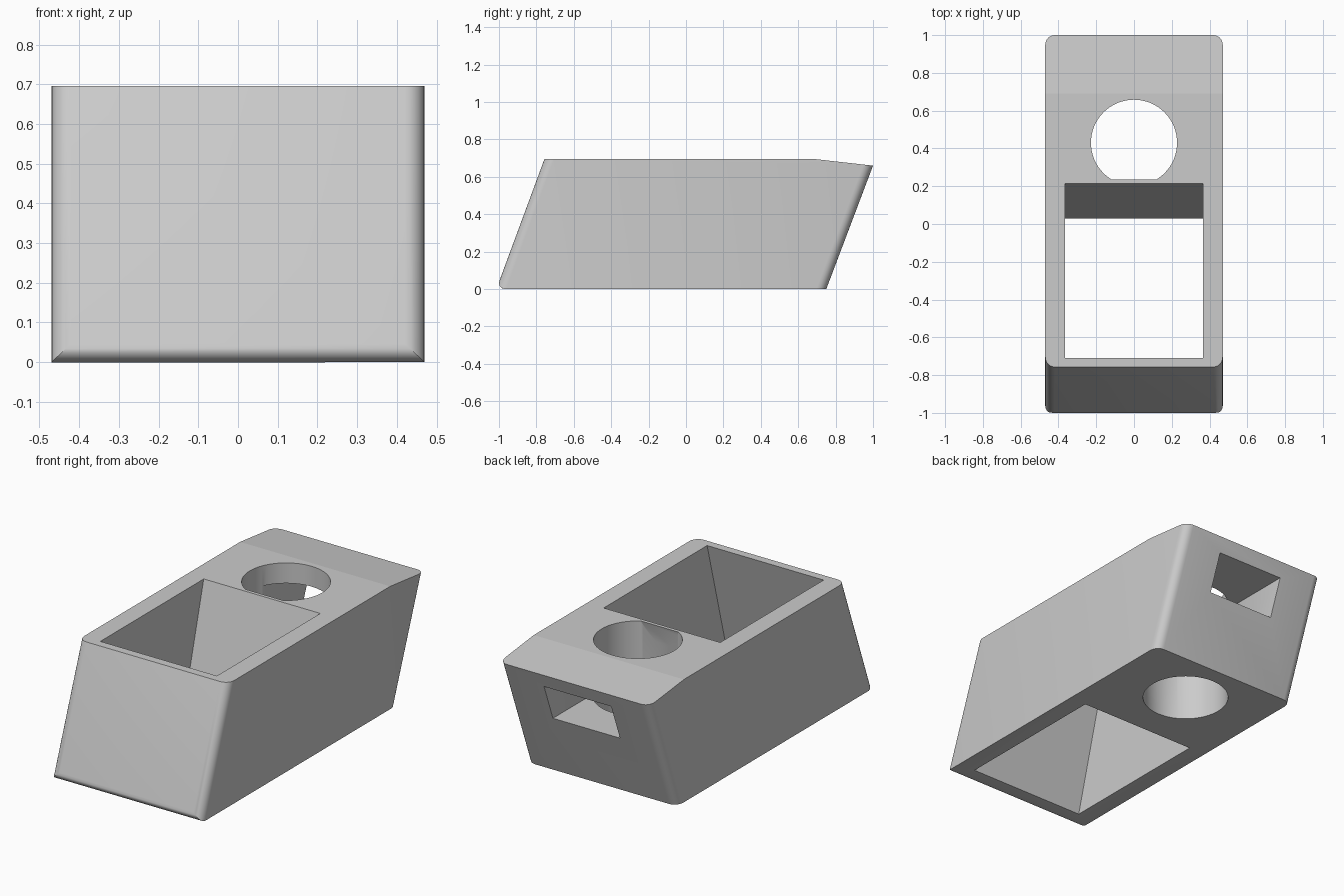
import bpy, bmesh, math

if "Cube" in bpy.data.objects:
    bpy.data.objects.remove(bpy.data.objects["Cube"], do_unlink=True)

HALF_WIDTH = 0.47
HEIGHT = 0.695
RIDGE_Y = 0.69

grey = bpy.data.materials.new("plain grey")
grey.use_nodes = True
grey.diffuse_color = (0.6, 0.6, 0.6, 1)
grey.node_tree.nodes["Principled BSDF"].inputs["Base Color"].default_value = (0.6, 0.6, 0.6, 1)


def make_object(name, bm):
    bmesh.ops.recalc_face_normals(bm, faces=bm.faces)
    mesh = bpy.data.meshes.new(name)
    bm.to_mesh(mesh)
    bm.free()
    mesh.materials.append(grey)
    obj = bpy.data.objects.new(name, mesh)
    bpy.context.collection.objects.link(obj)
    return obj


def side_prism(profile, half_width):
    """Extrude a (y, z) side profile across x."""
    bm = bmesh.new()
    face = bm.faces.new([bm.verts.new((-half_width, y, z)) for y, z in profile])
    grown = bmesh.ops.extrude_face_region(bm, geom=[face])["geom"]
    bmesh.ops.translate(bm, vec=(2 * half_width, 0, 0),
                        verts=[g for g in grown if isinstance(g, bmesh.types.BMVert)])
    return bm


def subtract(target, cutter):
    """Cut one object out of another and discard the cutter."""
    cutter.hide_render = True
    mod = target.modifiers.new("cut", "BOOLEAN")
    mod.operation = "DIFFERENCE"
    mod.solver = "EXACT"
    mod.object = cutter
    bpy.ops.object.select_all(action="DESELECT")
    bpy.context.view_layer.objects.active = target
    target.select_set(True)
    bpy.ops.object.modifier_apply(modifier=mod.name)
    bpy.data.objects.remove(cutter, do_unlink=True)


# Leaning body with a slightly dropped rear top
bm = side_prism([(-1.014, 0), (0.75, 0), (1.0, 0.66), (RIDGE_Y, HEIGHT), (-0.757, HEIGHT)], HALF_WIDTH)


def is_rounded(edge):
    a, b = (v.co for v in edge.verts)
    upright = abs(a.z - b.z) > 0.5
    front_bottom = max(a.z, b.z) < 0.01 and max(a.y, b.y) < -0.9
    return upright or front_bottom


bmesh.ops.bevel(bm, geom=[e for e in bm.edges if is_rounded(e)], offset=0.05,
                segments=6, profile=0.5, affect="EDGES", clamp_overlap=True)
body = make_object("body", bm)

# Leaning pocket, open at top and bottom
LEAN = math.tan(math.radians(15))


def leaning(y_top, z):
    return (y_top - (HEIGHT - z) * LEAN, z)


LOW, HIGH = -0.1, 0.8
pocket = side_prism([leaning(-0.71, LOW), leaning(0.215, LOW),
                     leaning(0.215, HIGH), leaning(-0.71, HIGH)], 0.365)
subtract(body, make_object("pocket_cutter", pocket))

# Upright round hole, trimmed to leave a thin wall behind the pocket
bm = bmesh.new()
bmesh.ops.create_cone(bm, cap_ends=True, segments=64, radius1=0.228, radius2=0.228, depth=HIGH - LOW)
bmesh.ops.translate(bm, vec=(0, 0.43, (LOW + HIGH) / 2), verts=bm.verts)
hole = make_object("hole_cutter", bm)
wall = side_prism([leaning(-0.2, LOW - 0.1), leaning(0.235, LOW - 0.1),
                   leaning(0.235, HIGH + 0.1), leaning(-0.2, HIGH + 0.1)], 0.4)
subtract(hole, make_object("wall_keeper", wall))
subtract(body, hole)

# Level slot from the back into the hole
slot = side_prism([(0.43, 0.37), (1.2, 0.37), (1.2, 0.58), (0.43, 0.58)], 0.21)
subtract(body, make_object("slot_cutter", slot))

# Smooth the rounded edges, keep the rear top ridge crisp
bpy.ops.object.shade_smooth_by_angle(angle=math.radians(30))
for edge in body.data.edges:
    ends = [body.data.vertices[i].co for i in edge.vertices]
    if all(abs(p.y - RIDGE_Y) < 0.01 and p.z > 0.6 for p in ends):
        edge.use_edge_sharp = True
